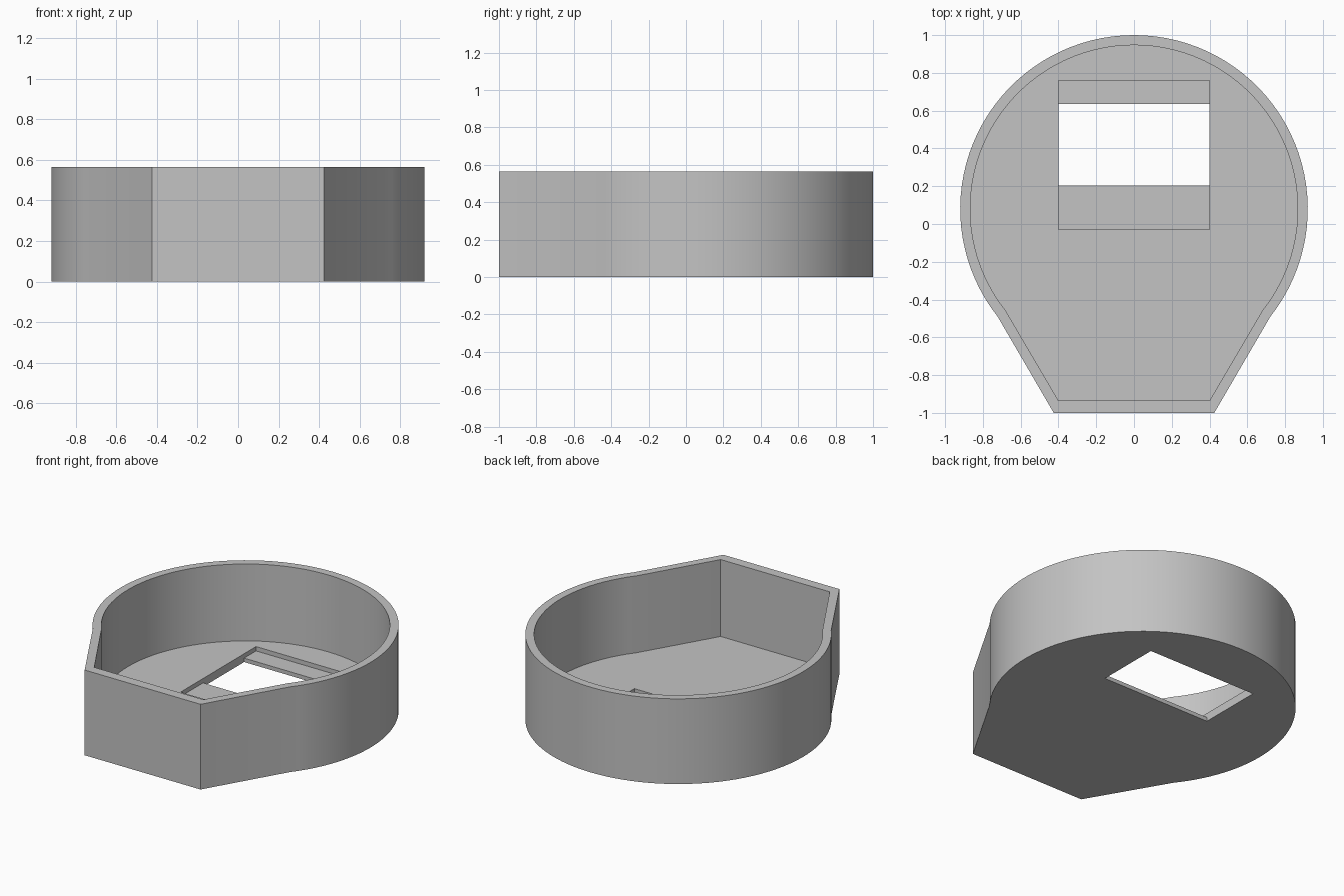
import bpy, bmesh
from math import sin, cos, radians

if "Cube" in bpy.data.objects:
    bpy.data.objects.remove(bpy.data.objects["Cube"])

HEIGHT, FLOOR, LEDGE = 0.565, 0.055, 0.026
CENTRE_Y = 0.08

grey = bpy.data.materials.new("light grey")
grey.use_nodes = True
colour = (0.55, 0.55, 0.55, 1)
grey.diffuse_color = colour
grey.node_tree.nodes["Principled BSDF"].inputs["Base Color"].default_value = colour


def outline(radius, half_front, front_y, start=-38.3, steps=72):
    """Round back with a tapered flat front."""
    sweep = 180 - 2 * start
    angles = [radians(start + sweep * i / steps) for i in range(steps + 1)]
    arc = [(radius * cos(a), CENTRE_Y + radius * sin(a)) for a in angles]
    return [(-half_front, front_y), (half_front, front_y)] + arc


def prism(name, points, offset):
    """Extrude a closed loop of 3D points into a solid."""
    bm = bmesh.new()
    face = bm.faces.new([bm.verts.new(p) for p in points])
    extruded = bmesh.ops.extrude_face_region(bm, geom=[face])["geom"]
    moved = [v for v in extruded if isinstance(v, bmesh.types.BMVert)]
    bmesh.ops.translate(bm, vec=offset, verts=moved)
    bmesh.ops.recalc_face_normals(bm, faces=bm.faces)
    mesh = bpy.data.meshes.new(name)
    bm.to_mesh(mesh)
    bm.free()
    mesh.materials.append(grey)
    obj = bpy.data.objects.new(name, mesh)
    bpy.context.collection.objects.link(obj)
    return obj


def cut(target, cutter):
    mod = target.modifiers.new("cut", 'BOOLEAN')
    mod.operation, mod.solver, mod.object = 'DIFFERENCE', 'EXACT', cutter
    bpy.context.view_layer.objects.active = target
    bpy.ops.object.modifier_apply(modifier=mod.name)
    bpy.data.objects.remove(cutter)


# Open tray body
tray = prism("tray", [(x, y, 0) for x, y in outline(0.92, 0.425, -1)], (0, 0, HEIGHT))
cavity = prism("cavity_cutter", [(x, y, FLOOR) for x, y in outline(0.867, 0.4, -0.935)], (0, 0, 1))
cut(tray, cavity)

# Stepped window: shallow recess in the floor with a through opening
step = [(-0.03, 0.2), (-0.03, LEDGE), (0.205, LEDGE), (0.205, -0.1),
        (0.635, -0.1), (0.635, LEDGE), (0.76, LEDGE), (0.76, 0.2)]
window = prism("window_cutter", [(-0.4, y, z) for y, z in step], (0.8, 0, 0))
cut(tray, window)

# Smooth round wall, crisp corners
bpy.ops.object.select_all(action='DESELECT')
tray.select_set(True)
bpy.context.view_layer.objects.active = tray
bpy.ops.object.shade_smooth_by_angle(angle=radians(25))
